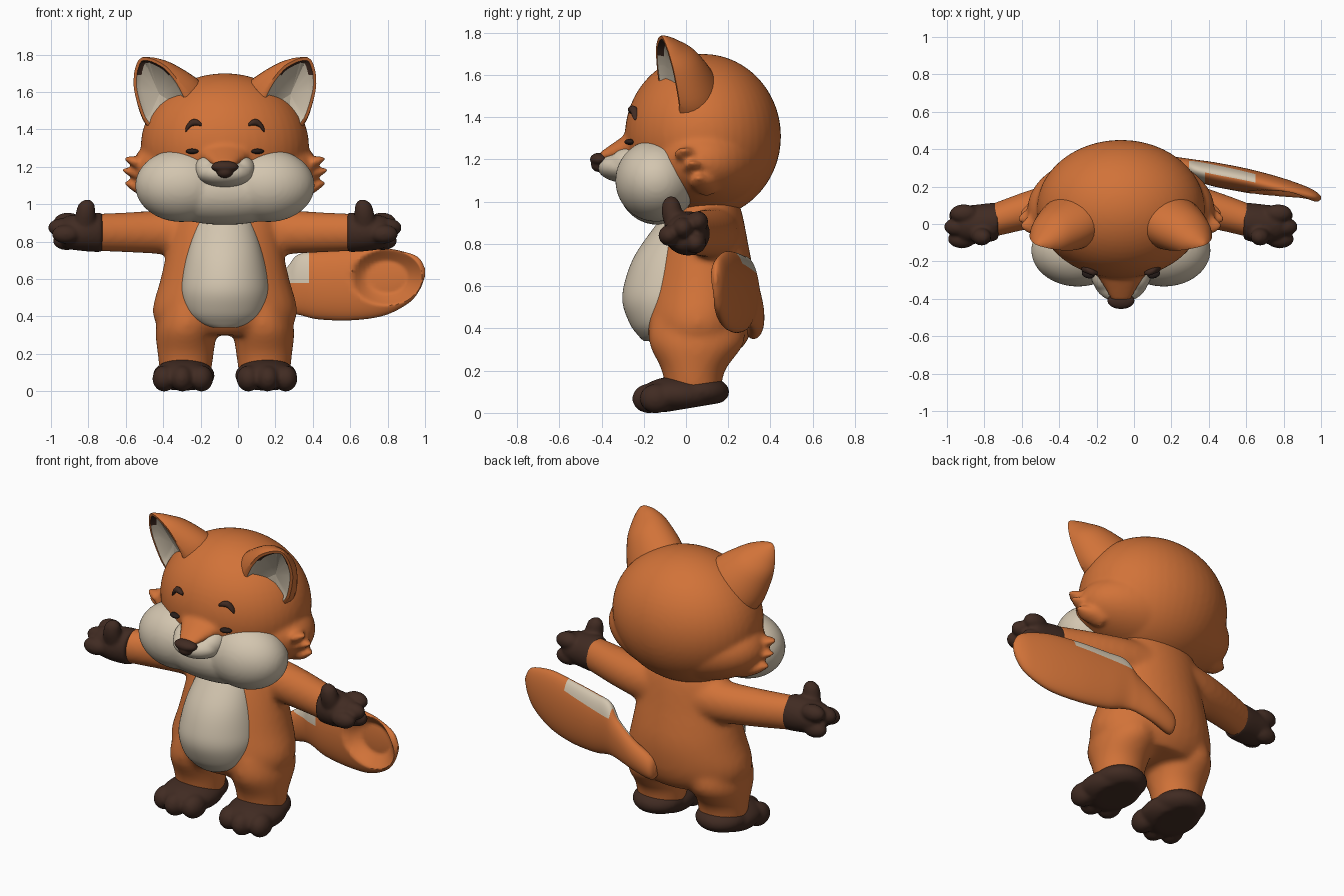
import bpy, bmesh, math
from mathutils import Vector, Matrix

cube = bpy.data.objects.get("Cube")
if cube:
    bpy.data.objects.remove(cube, do_unlink=True)

CX = -0.07  # the body's plane of symmetry; parts are built around local x = 0
X, Y, Z = Vector((1, 0, 0)), Vector((0, 1, 0)), Vector((0, 0, 1))


def material(name, rgb):
    m = bpy.data.materials.new(name)
    m.use_nodes = True
    m.diffuse_color = (*rgb, 1)
    bsdf = m.node_tree.nodes["Principled BSDF"]
    bsdf.inputs["Base Color"].default_value = (*rgb, 1)
    bsdf.inputs["Roughness"].default_value = 0.8
    return m


ORANGE = material("orange fur", (0.64, 0.17, 0.04))
CREAM = material("cream fur", (0.65, 0.56, 0.43))
BROWN = material("dark brown fur", (0.052, 0.024, 0.016))
BLACK = material("eye black", (0.02, 0.012, 0.01))


def ball(bm, c, r, yaw=0, pitch=0):
    m = (Matrix.Translation(c) @ Matrix.Rotation(yaw, 4, 'Z')
         @ Matrix.Rotation(pitch, 4, 'X') @ Matrix.Diagonal((*r, 1)))
    bmesh.ops.create_uvsphere(bm, u_segments=48, v_segments=32, radius=1, matrix=m)


def tube(bm, sections, u=X, v=Y, steps=5, sides=32):
    """Skin elliptic sections (x, y, z, radius along u, radius along v)."""
    pts = [sections[0]] + list(sections) + [sections[-1]]
    path = []
    for a, b, c, d in zip(pts, pts[1:], pts[2:], pts[3:]):
        for k in range(steps):
            t = k / steps
            path.append([0.5 * (2 * q + (r - p) * t + (2 * p - 5 * q + 4 * r - s) * t * t
                                + (3 * q - p - 3 * r + s) * t ** 3)
                         for p, q, r, s in zip(a, b, c, d)])
    path.append(sections[-1])
    rings = []
    for x, y, z, ra, rb in path:
        ring = []
        for i in range(sides):
            a = math.tau * i / sides
            ring.append(bm.verts.new(Vector((x, y, z)) + u * ra * math.cos(a) + v * rb * math.sin(a)))
        rings.append(ring)
    for p, q in zip(rings, rings[1:]):
        for i in range(sides):
            j = (i + 1) % sides
            bm.faces.new((p[i], p[j], q[j], q[i]))
    bm.faces.new(rings[0])
    bm.faces.new(rings[-1])


def slice_mesh(bm, co, no, clear=False):
    return bmesh.ops.bisect_plane(bm, geom=bm.verts[:] + bm.edges[:] + bm.faces[:],
                                  plane_co=co, plane_no=no, clear_outer=clear)["geom_cut"]


def finish(bm, name, mats, voxel=0, soften=0, mirror=False):
    bmesh.ops.recalc_face_normals(bm, faces=bm.faces)
    for f in bm.faces:
        f.smooth = True
    me = bpy.data.meshes.new(name)
    bm.to_mesh(me)
    bm.free()
    for m in mats:
        me.materials.append(m)
    me.set_sharp_from_angle(angle=math.radians(50))
    ob = bpy.data.objects.new(name, me)
    bpy.context.collection.objects.link(ob)
    ob.location.x = CX
    if voxel:
        mod = ob.modifiers.new("Blend", 'REMESH')
        mod.mode = 'VOXEL'
        mod.voxel_size = voxel
        mod.use_smooth_shade = True
    if soften:
        mod = ob.modifiers.new("Soften", 'SMOOTH')
        mod.factor = 0.5
        mod.iterations = soften
    if mirror:
        mod = ob.modifiers.new("Mirror", 'MIRROR')
        mod.use_mirror_merge = False


# Body: torso, legs and arms blended together
bm = bmesh.new()
tube(bm, [(0, 0.06, 0.3, 0.27, 0.2), (0, 0.055, 0.36, 0.365, 0.245), (0, 0.06, 0.45, 0.385, 0.265),
          (0, 0.075, 0.6, 0.345, 0.255), (0, 0.085, 0.8, 0.3, 0.21), (0, 0.1, 0.95, 0.27, 0.165),
          (0, 0.1, 1.05, 0.2, 0.13)])
for s in (-1, 1):
    tube(bm, [(s * 0.21, 0.035, 0.08, 0.135, 0.13), (s * 0.21, 0.035, 0.2, 0.15, 0.15),
              (s * 0.205, 0.05, 0.33, 0.165, 0.225), (s * 0.18, 0.05, 0.45, 0.16, 0.22)])
    tube(bm, [(s * 0.12, 0.13, 0.85, 0.13, 0.14), (s * 0.3, 0.12, 0.85, 0.115, 0.12),
              (s * 0.48, 0.08, 0.85, 0.105, 0.11), (s * 0.7, 0.015, 0.85, 0.09, 0.1)], Y, Z)
finish(bm, "body", [ORANGE], 0.016, 12)

# Belly patch
bm = bmesh.new()
tube(bm, [(0, -0.17, 0.34, 0.06, 0.03), (0, -0.15, 0.365, 0.13, 0.075), (0, -0.11, 0.42, 0.2, 0.155),
          (0, -0.08, 0.52, 0.235, 0.22), (0, -0.06, 0.62, 0.23, 0.23), (0, -0.05, 0.75, 0.2, 0.19),
          (0, 0, 0.9, 0.155, 0.135), (0, 0.03, 0.98, 0.12, 0.1)], sides=64)
finish(bm, "belly", [CREAM])

# Feet with three shallow toes and a sole that lifts toward the heel
bm = bmesh.new()
ball(bm, (0.215, 0.055, 0.1), (0.15, 0.15, 0.08))
ball(bm, (0.22, -0.03, 0.085), (0.165, 0.19, 0.09), 0.1)
for x, y in ((0.125, -0.15), (0.228, -0.175), (0.325, -0.14)):
    ball(bm, (x, y, 0.068), (0.062, 0.08, 0.07), 0.1)
for v in bm.verts:
    v.co.z = max(v.co.z, 0.05 * max(0, v.co.y + 0.12) / 0.3)
finish(bm, "feet", [BROWN], 0.011, 6, True)

# Hands: cuffed palm, curled fingers and raised thumb
bm = bmesh.new()
tube(bm, [(0.655, 0.015, 0.85, 0.085, 0.095), (0.67, 0.013, 0.85, 0.1, 0.105),
          (0.76, 0, 0.85, 0.105, 0.1), (0.85, 0, 0.85, 0.09, 0.085), (0.88, 0, 0.85, 0.05, 0.05)], Y, Z)
for x, y, z in ((0.84, 0.055, 0.905), (0.87, -0.015, 0.875), (0.85, -0.08, 0.84), (0.845, 0.045, 0.805)):
    ball(bm, (x, y, z), (0.075, 0.05, 0.05))
tube(bm, [(0.75, -0.04, 0.88, 0.065, 0.06), (0.745, -0.065, 0.95, 0.053, 0.05),
          (0.74, -0.07, 1.0, 0.042, 0.038), (0.735, -0.07, 1.025, 0.015, 0.015)])
finish(bm, "hands", [BROWN], 0.01, 4, True)

# Head with tapering snout bridge and cheek tufts
bm = bmesh.new()
ball(bm, (0, 0.08, 1.31), (0.45, 0.37, 0.39))
ball(bm, (0, 0.08, 1.19), (0.5, 0.31, 0.24))
tube(bm, [(0, -0.1, 1.31, 0.2, 0.09), (0, -0.22, 1.285, 0.16, 0.075), (0, -0.32, 1.245, 0.1, 0.05),
          (0, -0.41, 1.212, 0.05, 0.02)], X, Z)
for s in (-1, 1):
    for y, z, tip in ((-0.01, 1.225, 0.535), (0.03, 1.165, 0.55), (0.06, 1.095, 0.535)):
        tube(bm, [(s * 0.4, y + 0.04, z - 0.02, 0.06, 0.05), (s * 0.48, y + 0.01, z, 0.055, 0.033),
                  (s * tip, y, z + 0.02, 0.015, 0.01)], Y, Z)
finish(bm, "head", [ORANGE], 0.013, 7)

# Cream cheeks and snout
bm = bmesh.new()
ball(bm, (0, -0.13, 1.07), (0.42, 0.19, 0.18))
for s in (-1, 1):
    ball(bm, (s * 0.23, -0.14, 1.1), (0.25, 0.195, 0.195))
finish(bm, "cheeks", [CREAM], 0.012, 10)
bm = bmesh.new()
ball(bm, (0, -0.29, 1.165), (0.15, 0.13, 0.075))
for s in (-1, 1):
    ball(bm, (s * 0.09, -0.25, 1.185), (0.075, 0.11, 0.075))
finish(bm, "snout", [CREAM], 0.01, 5)

# Nose
bm = bmesh.new()
ball(bm, (0, -0.41, 1.2), (0.073, 0.045, 0.032))
ball(bm, (0, -0.41, 1.175), (0.045, 0.04, 0.035))
finish(bm, "nose", [BROWN], 0.006, 4)

# Brows and narrowed eyes
bm = bmesh.new()
tube(bm, [(0.125, -0.262, 1.425, 0.008, 0.008), (0.15, -0.257, 1.437, 0.018, 0.016),
          (0.18, -0.247, 1.433, 0.018, 0.018), (0.205, -0.238, 1.405, 0.016, 0.016),
          (0.212, -0.238, 1.393, 0.007, 0.007)], Y, Z, sides=16)
finish(bm, "brows", [BROWN], mirror=True)
bm = bmesh.new()
ball(bm, (0.175, -0.268, 1.283), (0.035, 0.022, 0.014), 0.25)
finish(bm, "eyes", [BLACK], mirror=True)

# Ears: tapered shells sliced open toward the front and side, with a shallow lining
bm = bmesh.new()
across = Vector((0.84, 0, -0.54))
tube(bm, [(0.22, 0.03, 1.46, 0.18, 0.15), (0.285, 0, 1.555, 0.185, 0.15),
          (0.375, -0.055, 1.675, 0.13, 0.12), (0.42, -0.09, 1.735, 0.08, 0.07),
          (0.442, -0.105, 1.765, 0.04, 0.035), (0.45, -0.11, 1.78, 0.012, 0.012)], across, Y)
cut = slice_mesh(bm, (0.36, -0.05, 1.45), (0.3, -1, -0.27), True)
lining = bmesh.ops.edgeloop_fill(bm, edges=[e for e in cut if isinstance(e, bmesh.types.BMEdge)])["faces"]
bmesh.ops.recalc_face_normals(bm, faces=bm.faces)
bmesh.ops.inset_region(bm, faces=lining, thickness=0.016)
walls = bmesh.ops.inset_region(bm, faces=lining, thickness=0.02, depth=-0.025)["faces"]
fan = bmesh.ops.poke(bm, faces=lining)
for v in fan["verts"]:
    v.co.y += 0.03
for f in walls + fan["faces"]:
    f.material_index = 1
for f in walls:
    if f.calc_center_median().z > 1.69:
        f.material_index = 2
finish(bm, "ears", [ORANGE, CREAM, BROWN], mirror=True)

# Tail: flat brush swept to the left, with a scooped end and a cream patch
bm = bmesh.new()
tube(bm, [(0.05, 0.31, 0.41, 0.02, 0.03), (0.08, 0.32, 0.42, 0.045, 0.07), (0.2, 0.325, 0.47, 0.045, 0.09),
          (0.32, 0.31, 0.53, 0.045, 0.12), (0.39, 0.29, 0.57, 0.055, 0.16), (0.5, 0.265, 0.565, 0.065, 0.18),
          (0.68, 0.23, 0.57, 0.065, 0.19), (0.85, 0.19, 0.585, 0.06, 0.18), (0.98, 0.16, 0.605, 0.045, 0.135),
          (1.04, 0.145, 0.625, 0.03, 0.085), (1.07, 0.14, 0.635, 0.008, 0.02)], Y, Z, steps=8, sides=80)
bmesh.ops.recalc_face_normals(bm, faces=bm.faces)
bm.normal_update()
for v in bm.verts:
    d = ((v.co.x - 0.865) / 0.19) ** 2 + ((v.co.z - 0.61) / 0.15) ** 2
    if v.normal.y < 0 and d < 1:
        v.co.y += 0.085 * min(1, 1.5 * (1 - d))
for co, no in (((0.45, 0, 0.6), X), ((0.72, 0, 0.6), X), ((0, 0, 0.58), Z), ((0.4, 0, 0.66), (-0.15, 0, 1))):
    slice_mesh(bm, co, no)
bm.normal_update()
for f in bm.faces:
    c = f.calc_center_median()
    front = f.normal.y < 0 and c.x < 0.45 and c.z > 0.58
    back = f.normal.y > -0.1 and 0.36 < c.x < 0.72 and c.z > 0.66 + 0.15 * (c.x - 0.4)
    f.material_index = int(front or back)
finish(bm, "tail", [ORANGE, CREAM])
